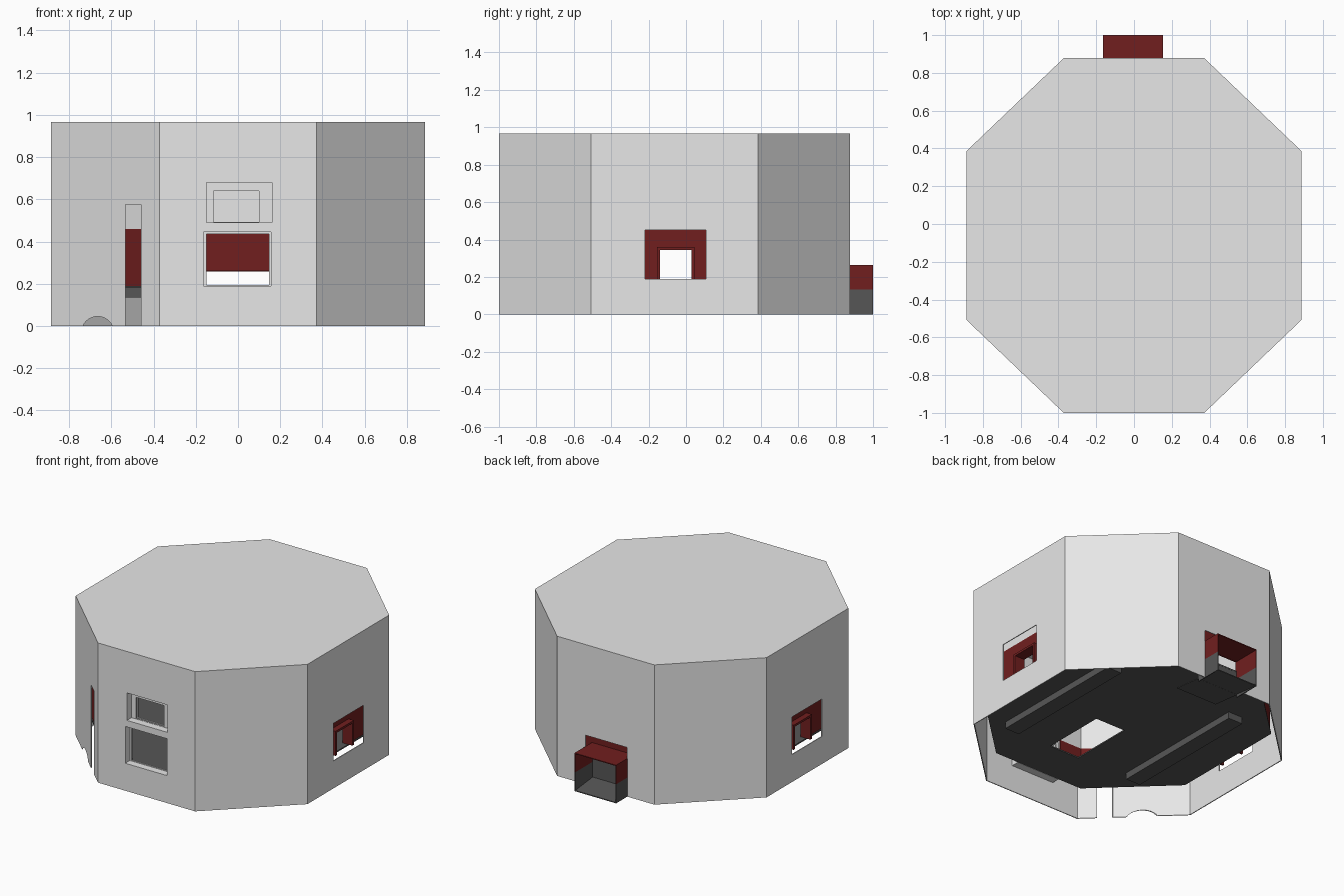
import bpy, bmesh, math
from mathutils import Matrix

cube = bpy.data.objects.get("Cube")
if cube:
    bpy.data.objects.remove(cube, do_unlink=True)


def material(name, r, g, b):
    m = bpy.data.materials.new(name)
    m.use_nodes = True
    m.diffuse_color = (r, g, b, 1)
    m.node_tree.nodes["Principled BSDF"].inputs["Base Color"].default_value = (r, g, b, 1)
    return m


LIGHT = material("light grey", 0.8, 0.8, 0.8)
DARK = material("dark grey", 0.094, 0.094, 0.094)
RED = material("dark red", 0.165, 0.0135, 0.0135)


def finish(name, bm, mat):
    bmesh.ops.recalc_face_normals(bm, faces=bm.faces)
    me = bpy.data.meshes.new(name)
    bm.to_mesh(me)
    bm.free()
    me.materials.append(mat)
    ob = bpy.data.objects.new(name, me)
    bpy.context.collection.objects.link(ob)
    return ob


def prism(name, points, depth, mat):
    """Extrude a closed 3D outline along the vector depth."""
    bm = bmesh.new()
    face = bm.faces.new([bm.verts.new(p) for p in points])
    new = bmesh.ops.extrude_face_region(bm, geom=[face])["geom"]
    bmesh.ops.translate(bm, vec=depth, verts=[v for v in new if isinstance(v, bmesh.types.BMVert)])
    return finish(name, bm, mat)


def box(name, x, y, z, mat):
    corners = [(x[0], y[0], z[0]), (x[1], y[0], z[0]), (x[1], y[1], z[0]), (x[0], y[1], z[0])]
    return prism(name, corners, (0, 0, z[1] - z[0]), mat)


def octagon(name, inset, z0, z1, mat):
    """Eight-sided prism with every wall moved in by inset."""
    cy, rx, ry = -0.061, 0.887 - inset, 0.939 - inset
    hx, hy = 0.372 - 0.41 * inset, 0.447 - 0.41 * inset
    half = [(hx, -ry), (rx, -hy), (rx, hy), (hx, ry)]
    ring = half + [(-x, y) for x, y in reversed(half)]
    return prism(name, [(x, y + cy, z0) for x, y in ring], (0, 0, z1 - z0), mat)


def cut(target, cutters):
    """Subtract the cutters one by one and delete them."""
    for c in cutters:
        mod = target.modifiers.new("cut", 'BOOLEAN')
        mod.operation, mod.solver, mod.object = 'DIFFERENCE', 'EXACT', c
        bpy.context.view_layer.objects.active = target
        bpy.ops.object.modifier_apply(modifier=mod.name)
        bpy.data.objects.remove(c, do_unlink=True)


def window_frame(name, outer_x, outer_z, inner_x, inner_z):
    """Recessed reveal with a smaller opening at its inner end."""
    ob = box(name, (outer_x[0] - 0.006, outer_x[1] + 0.006), (-0.996, -0.94),
             (outer_z[0] - 0.006, outer_z[1] + 0.006), LIGHT)
    cut(ob, [box("recess", outer_x, (-1.1, -0.95), outer_z, LIGHT),
             box("opening", inner_x, (-1.1, -0.8), inner_z, LIGHT)])


# Thin eight-sided shell with a closed roof
shell = octagon("outer_walls", 0, 0, 0.967, LIGHT)
bm = bmesh.new()
bmesh.ops.create_cone(bm, cap_ends=True, segments=32, radius1=0.077, radius2=0.077, depth=0.6,
                      matrix=Matrix.Translation((-0.665, -0.7, -0.032)) @ Matrix.Rotation(math.pi / 2, 4, 'X'))
drain = finish("drain_cutter", bm, LIGHT)
low_x, low_z = (-0.163, 0.157), (0.19, 0.445)
top_x, top_z = (-0.15, 0.16), (0.49, 0.68)
cut(shell, [
    octagon("hollow", 0.006, -0.2, 0.961, LIGHT),
    box("lower_window_cutter", low_x, (-1.1, -0.9), low_z, LIGHT),
    box("upper_window_cutter", top_x, (-1.1, -0.9), top_z, LIGHT),
    box("side_windows_cutter", (-1, 1), (-0.22, 0.107), (0.19, 0.45), LIGHT),
    box("slot_cutter", (-0.532, -0.46), (-1.1, -0.6), (-0.1, 0.575), LIGHT),
    box("back_door_cutter", (-0.163, 0.155), (0.8, 1.1), (-0.1, 0.34), LIGHT),
    drain])

# Front window reveals
window_frame("lower_window_frame", low_x, low_z, (-0.15, 0.147), (0.195, 0.435))
window_frame("upper_window_frame", top_x, top_z, (-0.115, 0.1), (0.492, 0.64))

# Thin raised floor with a hatch, on two beams
floor = octagon("floor", 0.066, 0.181, 0.19, DARK)
cut(floor, [box("hatch_cutter", (-0.09, 0.14), (-0.65, -0.2), (0, 0.4), DARK)])
for side, name in ((1, "left"), (-1, "right")):
    box(name + "_floor_beam", sorted((side * 0.44, side * 0.55)), (-0.6, 0.4), (0.135, 0.182), DARK)

# Red lower inner wall, open behind the windows and the back door
inner = octagon("lower_inner_wall", 0.072, 0.19, 0.46, RED)
cut(inner, [
    octagon("room", 0.08, 0.1, 0.6, RED),
    box("front_gap", (-0.17, 0.165), (-1.1, -0.8), (0.1, 0.6), RED),
    box("side_gaps", (-1, 1), (-0.14, 0.03), (0.1, 0.345), RED),
    box("back_gap", (-0.163, 0.155), (0.7, 1), (0.1, 0.26), RED)])

# Light upper inner wall up to the roof
upper = octagon("upper_inner_wall", 0.072, 0.46, 0.962, LIGHT)
cut(upper, [octagon("upper_room", 0.08, 0.3, 1.1, LIGHT),
            box("upper_gap", (-0.115, 0.1), (-1.1, -0.8), (0.492, 0.64), LIGHT)])

# Thin red surrounds of the side openings
for side, name in ((1, "left"), (-1, "right")):
    xs = sorted((side * 0.78, side * 0.855))
    box(name + "_surround_front_post", xs, (-0.155, -0.14), (0.19, 0.36), RED)
    box(name + "_surround_back_post", xs, (0.03, 0.045), (0.19, 0.36), RED)
    box(name + "_surround_lintel", xs, (-0.14, 0.03), (0.345, 0.36), RED)

# Back porch, open at its end, with a step up to the floor
for x, name in ((-0.165, "right"), (0.147, "left")):
    box(name + "_porch_side_lower", (x, x + 0.006), (0.81, 1), (0, 0.132), DARK)
    box(name + "_porch_side_upper", (x, x + 0.006), (0.81, 1), (0.132, 0.262), RED)
box("porch_roof", (-0.165, 0.153), (0.81, 1), (0.258, 0.264), RED)
box("porch_step", (-0.165, 0.153), (0.805, 0.811), (0.02, 0.185), DARK)
prism("porch_ramp", [(-0.165, 1, 0), (-0.165, 1, 0.006), (-0.165, 0.6, 0.05), (-0.165, 0.6, 0.044)],
      (0.318, 0, 0), DARK)
